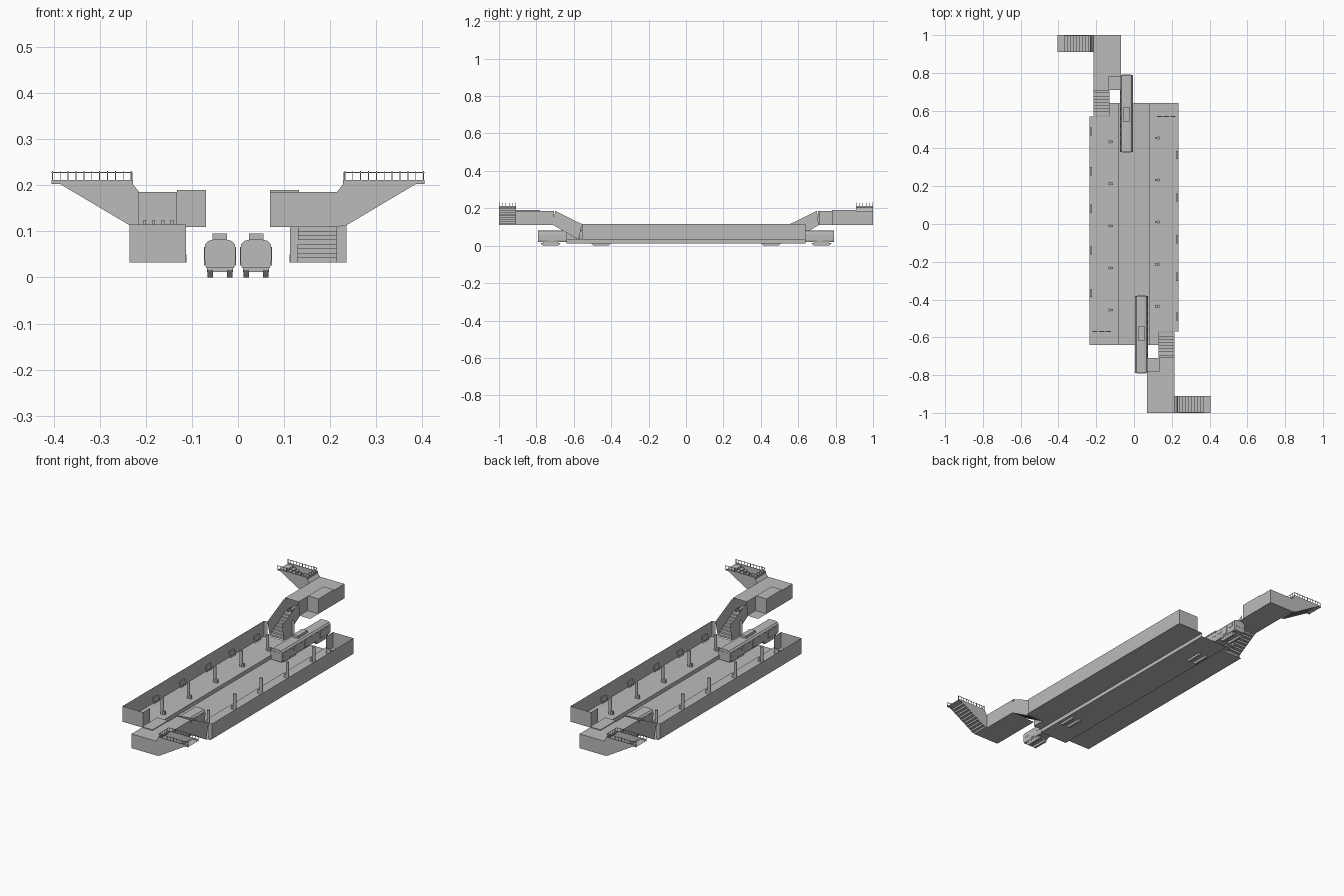
import bpy, bmesh, math
from mathutils import Vector

cube = bpy.data.objects.get("Cube")
if cube:
    bpy.data.objects.remove(cube, do_unlink=True)

mat = bpy.data.materials.new("concrete_grey")
mat.use_nodes = True
GREY = (0.5, 0.5, 0.5, 1)
mat.diffuse_color = GREY
mat.node_tree.nodes["Principled BSDF"].inputs["Base Color"].default_value = GREY


def finish(name, bm):
    """Store the part and its twin turned half a circle about the centre."""
    mesh = bpy.data.meshes.new(name)
    bm.to_mesh(mesh)
    bm.free()
    mesh.materials.append(mat)
    for side, turn in (("front", 0), ("back", math.pi)):
        ob = bpy.data.objects.new(side + "_" + name, mesh)
        ob.rotation_euler.z = turn
        bpy.context.collection.objects.link(ob)


def poly(bm, pts):
    return bm.faces.new([bm.verts.new(p) for p in pts])


def flat(bm, x0, x1, y0, y1, z):
    poly(bm, [(x0, y0, z), (x1, y0, z), (x1, y1, z), (x0, y1, z)])


def wall(bm, a, b, z0, z1):
    poly(bm, [(*a, z0), (*b, z0), (*b, z1), (*a, z1)])


def box(bm, x0, x1, y0, y1, z0, z1):
    vs = bmesh.ops.create_cube(bm, size=1)["verts"]
    for v in vs:
        v.co = Vector(((x0 + x1) / 2 + v.co.x * (x1 - x0),
                       (y0 + y1) / 2 + v.co.y * (y1 - y0),
                       (z0 + z1) / 2 + v.co.z * (z1 - z0)))


def prism(bm, pts, offset):
    f = poly(bm, pts)
    ext = bmesh.ops.extrude_face_region(bm, geom=[f], use_keep_orig=True)["geom"]
    for v in ext:
        if isinstance(v, bmesh.types.BMVert):
            v.co += Vector(offset)
    bmesh.ops.recalc_face_normals(bm, faces=bm.faces[:])


def steps(bm, start, end, across, count):
    """Stair surface: risers and treads swept along the across vector."""
    s, e, w = Vector(start), Vector(end), Vector(across)
    run = Vector((e.x - s.x, e.y - s.y, 0)) / count
    rise = Vector((0, 0, (e.z - s.z) / count))
    p = s
    for i in range(count):
        for d in (rise, run):
            poly(bm, [p, p + w, p + w + d, p + d])
            p = p + d


FLOOR, TOP, TRACK = 0.032, 0.115, 0.012
HALL, ROOF = 0.11, 0.186
OUT, EDGE, END = 0.235, 0.083, 0.64
SX0, SX1 = 0.13, 0.215

# Track bed and platform
bm = bmesh.new()
flat(bm, 0, EDGE, -END, END, TRACK)
wall(bm, (EDGE, -END), (EDGE, END), TRACK, FLOOR)
finish("track_bed", bm)
bm = bmesh.new()
flat(bm, EDGE, SX0, -END, END, FLOOR)
flat(bm, SX0, OUT, -0.57, END, FLOOR)
finish("platform_floor", bm)

# Platform walls
bm = bmesh.new()
for a, b in (((OUT, -0.555), (OUT, END)), ((OUT, END), (0.113, END)),
             ((0.113, END), (0.113, 0.58)), ((OUT, -0.555), (SX1, -0.555)),
             ((SX0, -0.57), (SX0, -END)), ((SX0, -END), (0.113, -END))):
    wall(bm, a, b, FLOOR, TOP)
finish("platform_walls", bm)

# Low barrier in front of the end room
bm = bmesh.new()
for i in range(3):
    x = 0.122 + i * 0.035
    box(bm, x, x + 0.028, 0.567, 0.571, FLOOR, 0.06)
finish("end_barrier", bm)

# Columns with small signs
bm = bmesh.new()
for i in range(5):
    y = 0.455 - i * 0.2225
    ret = bmesh.ops.create_cone(bm, cap_ends=True, segments=12, radius1=0.008,
                                radius2=0.008, depth=TOP - FLOOR)
    bmesh.ops.translate(bm, verts=ret["verts"], vec=(0.13, y, (TOP + FLOOR) / 2))
    box(bm, 0.112, 0.124, y - 0.006, y + 0.006, FLOOR, 0.05)
finish("columns", bm)

# Wall benches
bm = bmesh.new()
for y in (-0.49, -0.28, -0.08, 0.14, 0.365):
    box(bm, 0.222, 0.234, y - 0.022, y + 0.022, 0.044, 0.048)
    box(bm, 0.231, 0.234, y - 0.022, y + 0.022, 0.048, 0.065)
    for s in (-0.018, 0, 0.018):
        box(bm, 0.224, 0.232, y + s - 0.002, y + s + 0.002, FLOOR, 0.044)
finish("benches", bm)

# Stairs from the platform up to the hall
bm = bmesh.new()
steps(bm, (SX0, -0.575, FLOOR), (SX0, -0.71, HALL), (SX1 - SX0, 0, 0), 8)
for x in (SX0, SX1):
    poly(bm, [(x, -0.575, FLOOR), (x, -0.555, TOP), (x, -0.7, ROOF), (x, -0.71, HALL)])
finish("platform_stairs", bm)

# Ticket hall with a raised roof block
bm = bmesh.new()
flat(bm, 0.07, SX1, -1, -0.71, HALL)
flat(bm, 0.135, SX1, -1, -0.705, ROOF)
flat(bm, 0.07, 0.135, -1, -0.78, ROOF)
for a, b in (((SX1, -0.705), (SX1, -0.91)), ((SX1, -1), (0.07, -1)),
             ((0.07, -1), (0.07, -0.78)), ((0.07, -0.78), (0.135, -0.78)),
             ((0.135, -0.78), (0.135, -0.71))):
    wall(bm, a, b, HALL, ROOF)
box(bm, 0.07, 0.132, -0.91, -0.78, ROOF, 0.19)
finish("ticket_hall", bm)

# Ticket gates
bm = bmesh.new()
for i in range(4):
    x = 0.143 + i * 0.02
    box(bm, x - 0.003, x + 0.003, -0.735, -0.712, HALL, 0.125)
finish("ticket_gates", bm)

# Street entrance stairs
bm = bmesh.new()
steps(bm, (0.225, -1, HALL), (0.385, -1, 0.205), (0, 0.09, 0), 10)
flat(bm, SX1, 0.225, -1, -0.91, HALL)
flat(bm, 0.385, 0.405, -1, -0.91, 0.205)
for y in (-1, -0.91):
    poly(bm, [(SX1, y, HALL), (0.235, y, 0.113), (0.39, y, 0.205),
              (0.23, y, 0.205), (SX1, y, ROOF)])
poly(bm, [(SX1, -1, ROOF), (0.23, -1, 0.205), (0.23, -0.91, 0.205), (SX1, -0.91, ROOF)])
finish("entrance_stairs", bm)

# Entrance curb and railing
bm = bmesh.new()
for y in (-0.998, -0.912):
    box(bm, 0.23, 0.405, y - 0.002, y + 0.002, 0.203, 0.212)
    box(bm, 0.23, 0.405, y - 0.001, y + 0.001, 0.227, 0.229)
    for i in range(11):
        x = 0.232 + i * 0.0171
        box(bm, x - 0.001, x + 0.001, y - 0.001, y + 0.001, 0.212, 0.231)
box(bm, 0.228, 0.232, -1, -0.91, 0.203, 0.212)
box(bm, 0.229, 0.231, -1, -0.91, 0.227, 0.229)
for i in range(1, 5):
    y = -1 + i * 0.018
    box(bm, 0.229, 0.231, y - 0.001, y + 0.001, 0.212, 0.229)
finish("entrance_railing", bm)

# Train body with a rounded roof
CX, Y0, Y1 = 0.039, -0.79, -0.38
profile = [(0.03, 0.02), (0.033, 0.03), (0.034, 0.06), (0.032, 0.072),
           (0.026, 0.079), (0.014, 0.082)]
ring = profile + [(-x, z) for x, z in reversed(profile)]
bm = bmesh.new()
prism(bm, [(CX + x, Y0, z) for x, z in ring], (0, Y1 - Y0, 0))
box(bm, 0.024, 0.055, -0.62, -0.54, 0.08, 0.095)
finish("train_body", bm)

# Train windows and doors as thin plates
bm = bmesh.new()
for i in range(9):
    y = Y0 + 0.03 + i * 0.044
    low = 0.026 if i % 3 == 1 else 0.046
    for s in (-1, 1):
        x = CX + s * 0.034
        box(bm, x - 0.001, x + 0.001, y - 0.014, y + 0.014, low, 0.066)
for y in (Y0, Y1):
    box(bm, CX - 0.024, CX + 0.024, y - 0.001, y + 0.001, 0.045, 0.068)
finish("train_windows", bm)

# Train bogies: two tapered side frames and a cross bar
bm = bmesh.new()
for y in (-0.725, -0.455):
    for x in (CX - 0.027, CX + 0.015):
        prism(bm, [(x, y - 0.055, 0.015), (x, y - 0.04, 0), (x, y + 0.04, 0),
                   (x, y + 0.055, 0.015)], (0.012, 0, 0))
    box(bm, CX - 0.028, CX + 0.028, y - 0.04, y + 0.04, 0.012, 0.02)
finish("train_bogies", bm)
